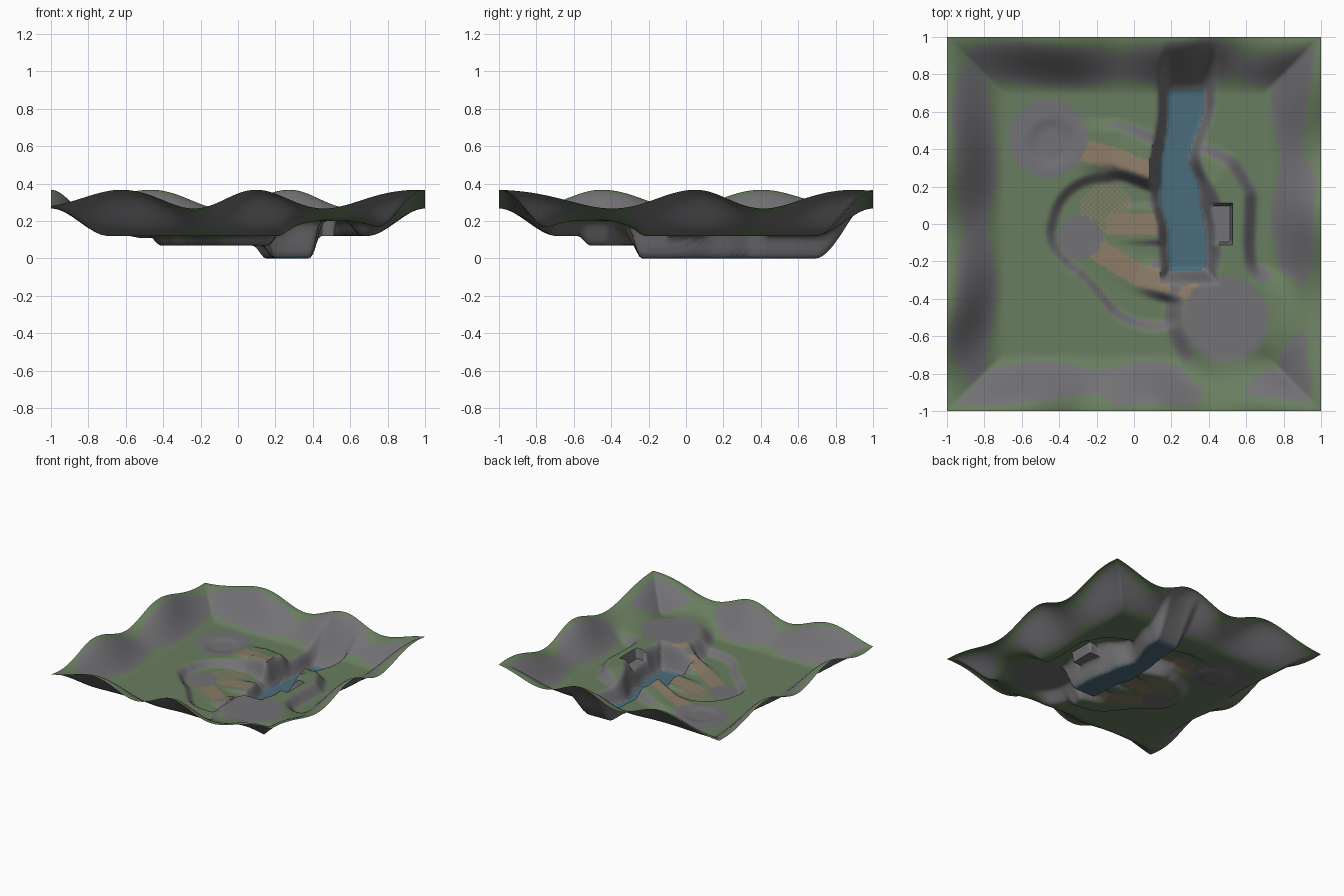
import bpy, bmesh, math
from mathutils import Vector

if "Cube" in bpy.data.objects:
    bpy.data.objects.remove(bpy.data.objects["Cube"])

N = 144                      # grid cells per side
GROUND, YARD, HIGH = 0.12, 0.068, 0.2


def smooth(a, b, t):
    t = max(0.0, min(1.0, (t - a) / (b - a)))
    return t * t * (3 - 2 * t)


def mix(a, b, t):
    return a + (b - a) * t


def along(path, x, y, radius=False):
    """Distance to a polyline and the third value carried along it.
    With radius=True the value is a radius, taken off the distance."""
    best = (9.0, 0.0)
    for (ax, ay, av), (bx, by, bv) in zip(path, path[1:]):
        dx, dy = bx - ax, by - ay
        t = max(0, min(1, ((x - ax) * dx + (y - ay) * dy) / (dx * dx + dy * dy)))
        d = math.hypot(x - ax - dx * t, y - ay - dy * t)
        v = mix(av, bv, t)
        best = min(best, (d - v if radius else d, v))
    return best


def lookup(points, y):
    """Piecewise smooth value over y."""
    for (y0, v0), (y1, v1) in zip(points, points[1:]):
        if y <= y1:
            return mix(v0, v1, smooth(y0, y1, y))
    return points[-1][1]


# sunken yard: x, y, radius
yard = [(-.28, -.05, .16), (-.17, -.02, .26), (-.03, -.06, .32), (.12, -.18, .36)]
# raised banks and paths: x, y, height
north_ridge = [(-.32, .42, .12), (-.1, .41, .16), (.1, .33, .2)]
north_path = [(-.3, .40, 0), (-.1, .35, 0), (.1, .26, 0)]
middle_path = [(-.1, 0, YARD), (.15, 0, .1)]
south_path = [(-.22, -.12, YARD), (.02, -.27, .075), (.34, -.36, HIGH)]
east_ridge = [(.36, .31, .17), (.46, .26, HIGH), (.53, .14, HIGH),
              (.52, -.1, HIGH), (.54, -.4, HIGH)]
# river banks: y, x
left_bank = [(-.3, .205), (-.05, .19), (.15, .15), (.3, .15), (.6, .19), (1, .20)]
right_bank = [(-.3, .38), (-.1, .375), (.2, .335), (.35, .29), (.65, .37), (1, .40)]
# directions of the rim's peaks, degrees
peaks = [-46, 3, 42, 74.5, 115, 158, 204.5, 238, 275.5, 314]


def rim(x, y):
    """Wavy edge height running around the border."""
    a = math.degrees(math.atan2(y, x))
    a += 360 if a < -46 else 0
    for p, q in zip(peaks, peaks[1:]):
        if a <= q:
            return .317 + .05 * math.cos(2 * math.pi * (a - p) / (q - p))
    return .367


def height(x, y):
    z = GROUND
    d, r = along(yard, x, y, True)
    z = mix(YARD, z, smooth(-.03, .04, d))
    for path, w, f in ((north_ridge, .08, .08), (middle_path, .08, .04),
                       (south_path, .05, .06), (east_ridge, .05, .09)):
        d, h = along(path, x, y)
        z = mix(h, z, smooth(w, w + f, d))
    # round hill, softer to the south-east, and shallow round bowl
    hx, hy = x - .49, y + .49
    soft = .12 + .12 * smooth(-.1, .2, hx - hy)
    z = mix(HIGH, z, smooth(.22, .22 + soft, math.hypot(hx, hy)))
    z -= .012 * (1 - smooth(.07, .15, math.hypot(x + .44, y - .43)))
    # square landing beside the river
    if .34 < x < .515 and -.1 < y < .1:
        z = min(z, GROUND)
    # river bed
    out = max(lookup(left_bank, y) - x, x - lookup(right_bank, y), (-.23 - y) * .7)
    z = mix(0, z, smooth(0, .07, out))
    # blend up into the rim
    return mix(z, rim(x, y), smooth(.69, 1, max(abs(x), abs(y))))


def surface(c, n):
    """Material index: 0 grass, 1 rock, 2 dirt, 3 water."""
    x, y, z = c
    if z < .008 and y < .735:
        return 3
    if n.z < .855:
        return 1
    if (math.hypot(x + .46, y - .46) < .21 or math.hypot(x + .29, y + .07) < .12
            or math.hypot(x - .49, y + .51) < .23 or (.34 < x < .515 and abs(y) < .1)):
        return 1
    if max(abs(x), abs(y)) < .65:
        for path in (north_path, middle_path, south_path):
            if along(path, x, y)[0] < .06:
                return 2
        if math.hypot(x + .15, y - .08) < .14 and (int((x + 1) * N / 2) + int((y + 1) * N / 2)) % 2:
            return 2
    return 0


# terrain sheet
bm = bmesh.new()
bmesh.ops.create_grid(bm, x_segments=N, y_segments=N, size=1)
for v in bm.verts:
    v.co.z = height(v.co.x, v.co.y)
low = min(v.co.z for v in bm.verts)
bmesh.ops.translate(bm, verts=bm.verts, vec=Vector((0, 0, -low)))
bm.normal_update()
for f in bm.faces:
    f.material_index = surface(f.calc_center_median(), f.normal)
mesh = bpy.data.meshes.new("terrain")
bm.to_mesh(mesh)
bm.free()
terrain = bpy.data.objects.new("terrain", mesh)
bpy.context.collection.objects.link(terrain)

# ground colours
for name, col in (("grass", (.14, .205, .115, 1)), ("rock", (.17, .165, .175, 1)),
                  ("dirt", (.26, .20, .135, 1)), ("water", (.07, .15, .20, 1))):
    m = bpy.data.materials.new(name)
    m.diffuse_color = col
    m.use_nodes = True
    m.node_tree.nodes["Principled BSDF"].inputs["Base Color"].default_value = m.diffuse_color
    mesh.materials.append(m)

bpy.context.view_layer.objects.active = terrain
terrain.select_set(True)
bpy.ops.object.shade_smooth_by_angle(angle=math.radians(60))
